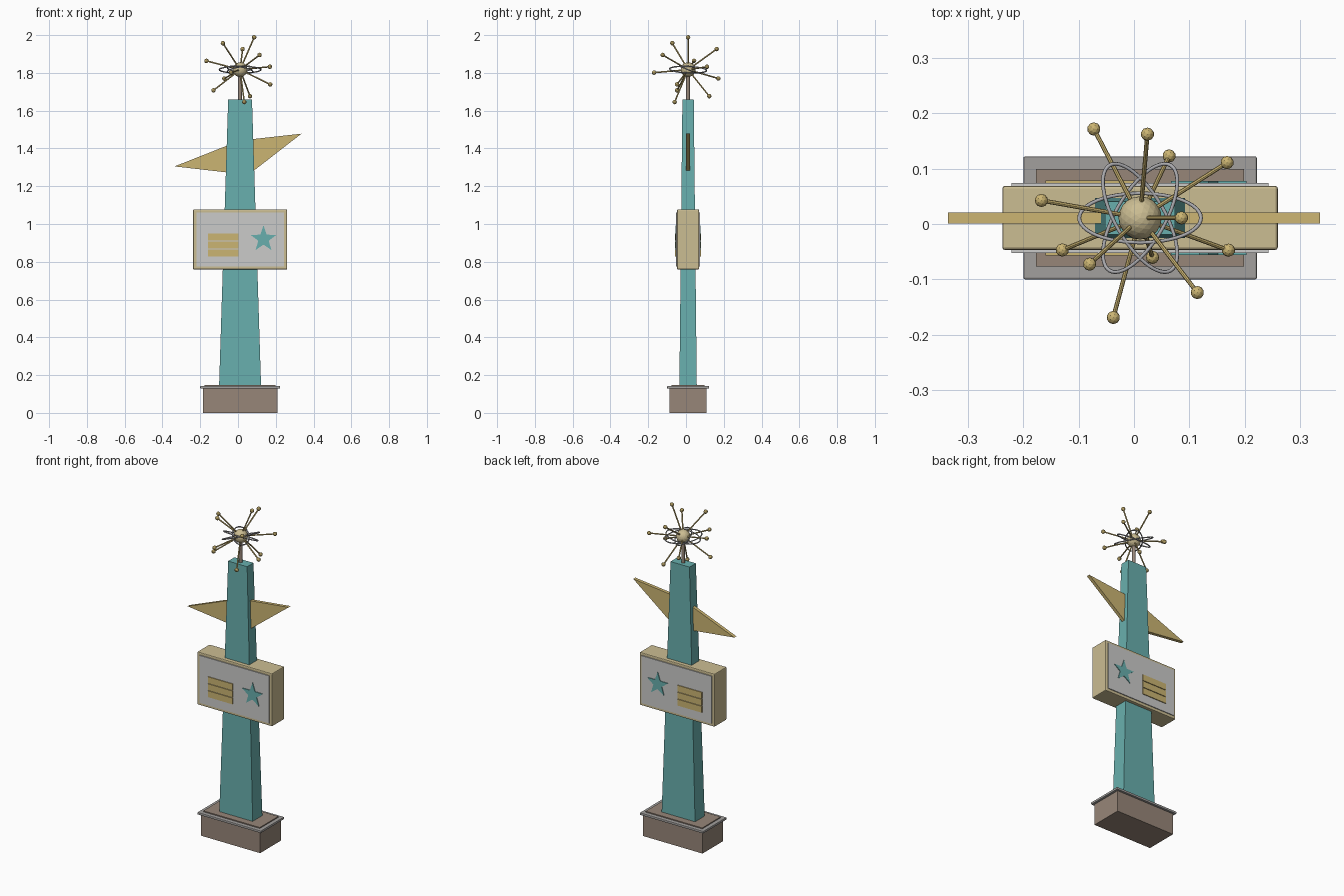
import bpy, bmesh, math
from mathutils import Vector, Matrix

if "Cube" in bpy.data.objects:
    bpy.data.objects.remove(bpy.data.objects["Cube"])

C = 0.011  # shared axis offset in x and y
AXIS = Vector((C, C, 0))


def material(name, rgb):
    m = bpy.data.materials.new(name)
    m.use_nodes = True
    m.diffuse_color = (*rgb, 1)
    bsdf = next(n for n in m.node_tree.nodes if n.type == "BSDF_PRINCIPLED")
    bsdf.inputs["Base Color"].default_value = (*rgb, 1)
    return m


teal = material("teal", (0.14, 0.43, 0.42))
tan = material("tan", (0.60, 0.51, 0.29))
gold = material("gold", (0.60, 0.46, 0.17))
taupe = material("taupe", (0.31, 0.24, 0.19))
stone = material("grey_trim", (0.36, 0.35, 0.34))
panel_grey = material("panel_grey", (0.60, 0.60, 0.59))
steel = material("steel", (0.40, 0.40, 0.42))


def finish(name, bm, mat, bevel=0):
    bmesh.ops.recalc_face_normals(bm, faces=bm.faces)
    me = bpy.data.meshes.new(name)
    bm.to_mesh(me)
    bm.free()
    me.materials.append(mat)
    ob = bpy.data.objects.new(name, me)
    bpy.context.collection.objects.link(ob)
    if bevel:
        mod = ob.modifiers.new("bevel", "BEVEL")
        mod.width, mod.segments = bevel, 2
    return ob


def tapered_box(name, mat, z0, z1, bottom, top=None, bevel=0):
    """Box on the shared axis; bottom and top are (half width, half depth)."""
    bm = bmesh.new()
    bmesh.ops.create_cube(bm, size=2)
    for v in bm.verts:
        hx, hy = (top or bottom) if v.co.z > 0 else bottom
        v.co = (C + v.co.x * hx, C + v.co.y * hy, z1 if v.co.z > 0 else z0)
    return finish(name, bm, mat, bevel)


def plate(name, mat, outline, y0, y1):
    """Extrude an (x, z) outline from y0 to y1."""
    bm = bmesh.new()
    face = bm.faces.new([bm.verts.new((x, y0, z)) for x, z in outline])
    ext = bmesh.ops.extrude_face_region(bm, geom=[face])
    verts = [g for g in ext["geom"] if isinstance(g, bmesh.types.BMVert)]
    bmesh.ops.translate(bm, verts=verts, vec=(0, y1 - y0, 0))
    return finish(name, bm, mat)


def rect(x0, x1, z0, z1):
    return [(x0, z0), (x1, z0), (x1, z1), (x0, z1)]


def ball(name, mat, centre, radius, detail):
    bm = bmesh.new()
    bmesh.ops.create_icosphere(bm, subdivisions=detail, radius=radius,
                               matrix=Matrix.Translation(centre))
    return finish(name, bm, mat)


def rod(name, mat, a, b, radius, sides=8):
    bm = bmesh.new()
    turn = (b - a).to_track_quat("Z", "Y").to_matrix().to_4x4()
    bmesh.ops.create_cone(bm, cap_ends=True, segments=sides, radius1=radius,
                          radius2=radius, depth=(b - a).length,
                          matrix=Matrix.Translation((a + b) / 2) @ turn)
    return finish(name, bm, mat)


# Plinth with overhanging trim
tapered_box("plinth", taupe, 0, 0.13, (0.197, 0.098))
tapered_box("plinth_trim", stone, 0.128, 0.142, (0.211, 0.111), bevel=0.003)
tapered_box("plinth_cap", taupe, 0.14, 0.148, (0.188, 0.088))

# Tapered pylon
tapered_box("pylon", teal, 0.145, 1.66, (0.111, 0.046), (0.063, 0.03))

# Swept wing passing through the pylon
plate("wing", gold, [(-0.336, 1.305), (0.055, 1.26), (0.336, 1.478), (C, 1.442)],
      C - 0.01, C + 0.01)

# Sign box with the same painted panel on both sides
tapered_box("sign_box", tan, 0.759, 1.077, (0.249, 0.058), bevel=0.005)
star = []
for i in range(10):
    r = 0.029 if i % 2 else 0.072
    a = math.pi / 2 + i * math.pi / 5
    star.append((0.135 + r * math.cos(a), 0.92 + r * math.sin(a)))
for side, s in (("front", -1), ("back", 1)):
    def on_sign(name, mat, outline, inner, outer):
        plate(f"{side}_{name}", mat, outline, C + s * inner, C + s * outer)
    on_sign("panel", panel_grey, rect(C - 0.232, C + 0.232, 0.776, 1.061), 0.055, 0.063)
    on_sign("star", teal, star, 0.06, 0.067)
    for i in range(3):
        z = 0.828 + i * 0.042
        on_sign(f"stripe_{i + 1}", gold, rect(-0.16, 0.002, z, z + 0.038), 0.06, 0.068)

# Mast and hub
hub = AXIS + Vector((0, 0, 1.817))
rod("mast", taupe, AXIS + Vector((0, 0, 1.65)), hub, 0.01, 12)
ball("hub", tan, hub, 0.039, 3)

# Spikes with ball tips spread evenly over a sphere
COUNT = 12
for i in range(COUNT):
    h = 1 - (2 * i + 1) / COUNT
    a = i * math.pi * (1 + math.sqrt(5))
    w = math.sqrt(1 - h * h)
    tip = hub + 0.187 * Vector((w * math.cos(a), w * math.sin(a), h))
    rod(f"spike_{i + 1}", gold, hub, tip, 0.004)
    ball(f"spike_ball_{i + 1}", gold, tip, 0.012, 2)

# Three tilted elliptical orbit rings
for i, angle in enumerate((0, 60, -60)):
    cu = bpy.data.curves.new("orbit_ring", "CURVE")
    cu.dimensions = "3D"
    cu.bevel_depth, cu.bevel_resolution = 0.0035, 1
    spline = cu.splines.new("POLY")
    steps = 48
    spline.points.add(steps - 1)
    spline.use_cyclic_u = True
    for k, p in enumerate(spline.points):
        t = 2 * math.pi * k / steps
        p.co = (0.11 * math.cos(t), 0.048 * math.sin(t), 0, 1)
    cu.materials.append(steel)
    ring = bpy.data.objects.new(f"orbit_ring_{i + 1}", cu)
    ring.matrix_world = (Matrix.Translation(hub)
                         @ Matrix.Rotation(math.radians(angle), 4, "Z")
                         @ Matrix.Rotation(math.radians(-22), 4, "X"))
    bpy.context.collection.objects.link(ring)
